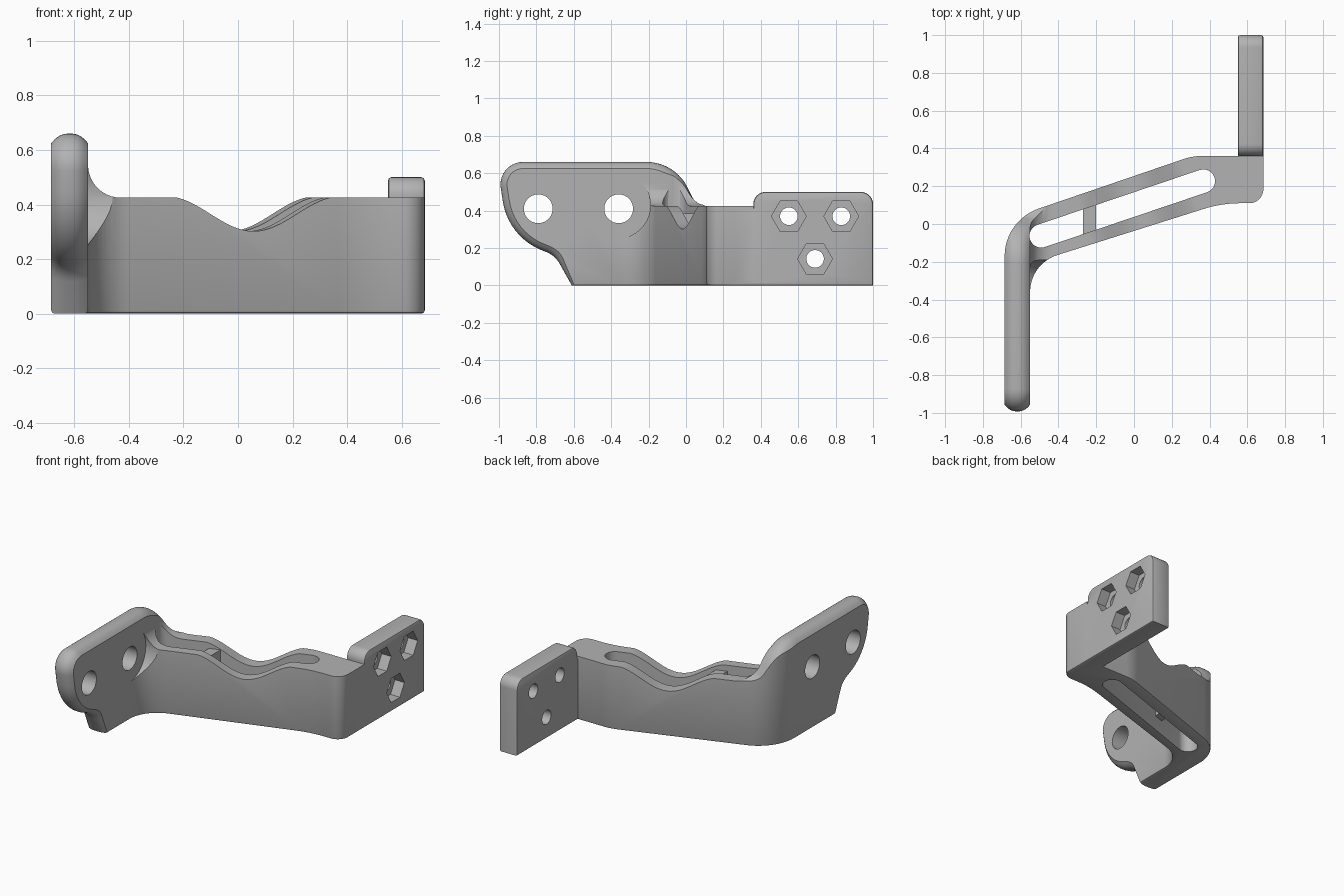
import bpy, bmesh, math
from mathutils import Vector

if "Cube" in bpy.data.objects:
    bpy.data.objects.remove(bpy.data.objects["Cube"], do_unlink=True)

grey = bpy.data.materials.new("plain grey")
grey.use_nodes = True
grey.diffuse_color = (0.45, 0.45, 0.45, 1)
for node in grey.node_tree.nodes:
    if node.type == 'BSDF_PRINCIPLED':
        node.inputs["Base Color"].default_value = grey.diffuse_color


def rounded(corners, seg=10):
    """Closed outline; a third value on a corner is the arc's tangent length."""
    out = []
    for i, c in enumerate(corners):
        p = Vector(c[:2])
        if len(c) < 3:
            out.append(p)
            continue
        a = (Vector(corners[i - 1][:2]) - p).normalized()
        b = (Vector(corners[(i + 1) % len(corners)][:2]) - p).normalized()
        w = math.sin(a.angle(b) / 2)
        for k in range(seg + 1):
            t = k / seg
            q0, q1, q2 = (1 - t) ** 2, 2 * w * t * (1 - t), t * t
            out.append(p + (a * q0 + b * q2) * c[2] / (q0 + q1 + q2))
    return out


def disc(cx, cy, r, n=40):
    return [Vector((cx + r * math.cos(math.tau * k / n), cy + r * math.sin(math.tau * k / n)))
            for k in range(n)]


PLACE = {'X': lambda p, h: (h, p[0], p[1]),
         'Y': lambda p, h: (p[0], h, p[1]),
         'Z': lambda p, h: (p[0], p[1], h)}


def loft(name, rings, axis, bevel=0, pick=None):
    """Solid through a list of (outline, height) rings along an axis."""
    bm = bmesh.new()
    loops = [[bm.verts.new(PLACE[axis](p, h)) for p in pts] for pts, h in rings]
    n = len(loops[0])
    for lo, hi in zip(loops, loops[1:]):
        for i in range(n):
            j = (i + 1) % n
            bm.faces.new((lo[i], lo[j], hi[j], hi[i]))
    bm.faces.new(loops[0][::-1])
    bm.faces.new(loops[-1])
    bmesh.ops.recalc_face_normals(bm, faces=bm.faces)
    if bevel:
        bmesh.ops.bevel(bm, geom=[e for e in bm.edges if pick(e)], offset=bevel,
                        segments=2, profile=0.5, affect='EDGES')
    mesh = bpy.data.meshes.new(name)
    bm.to_mesh(mesh)
    bm.free()
    obj = bpy.data.objects.new(name, mesh)
    bpy.context.collection.objects.link(obj)
    mesh.materials.append(grey)
    return obj


def prism(name, pts, axis, lo, hi, **kw):
    return loft(name, [(pts, lo), (pts, hi)], axis, **kw)


def combine(target, tool, op='DIFFERENCE'):
    mod = target.modifiers.new(tool.name, 'BOOLEAN')
    mod.object, mod.operation, mod.solver = tool, op, 'EXACT'
    bpy.context.view_layer.objects.active = target
    bpy.ops.object.modifier_apply(modifier=mod.name)
    bpy.data.objects.remove(tool, do_unlink=True)


IN, OUT, ARM = -0.55, 0.685, 0.425

# Bracket body from its plan outline, with a small chamfer underneath
plan = rounded([(-OUT, -1.05), (IN, -1.05), (IN, -0.21, 0.15), (0.465, 0.11, 0.1), (OUT, 0.11, 0.075),
                (OUT, 0.36), (0.31, 0.36, 0.05), (-OUT, 0.02, 0.19)], 12)
body = prism("bracket", plan, 'Z', 0, 0.75, bevel=0.012,
             pick=lambda e: all(v.co.z < 0.01 for v in e.verts))

# Side outline of the left plate, pulled in towards both faces for a rounded rim
side = rounded([(-0.555, -0.1), (-0.70, 0.16, 0.05), (-0.95, 0.26, 0.19), (-1.012, 0.66, 0.14),
                (-0.06, 0.66, 0.15), (0.055, 0.43, 0.05), (1.2, 0.43), (1.2, -0.1)])


def clamp(v):
    return max(0.0, min(1.0, v))


def pulled_in(d):
    out = []
    for i, p in enumerate(side):
        tan = side[(i + 1) % len(side)] - side[i - 1]
        nor = Vector((tan.y, -tan.x)).normalized()
        out.append(p + nor * d * clamp((0.05 - p.x) / 0.15) * clamp(p.y / 0.15))
    return out


rings = [(pulled_in(0.035), -0.72)]
for k in range(13):
    u = k / 6 - 1
    rings.append((pulled_in(0.035 * abs(u) ** 2.5), -OUT + (IN + OUT) * k / 12))
rings.append((pulled_in(0.035), 0.8))
combine(body, loft("plate_envelope", rings, 'X'), 'INTERSECT')

# Lower the arm, leaving a hollow curve up to the plate
above = rounded([(IN, 0.9), (IN, ARM, 0.12), (0.9, ARM), (0.9, 0.9)])
combine(body, prism("above_arm", above, 'Y', -1.3, 1.3))

# Scoop in the inner corner web
combine(body, prism("web_scoop", disc(-0.37, 0.43, 0.18), 'X', IN, -0.3))

# Smooth dip across the arm
half, angle = 0.335, math.atan(0.338)
dip = [(half * k / 16, 0.366 - 0.064 * math.cos(math.pi * k / 16)) for k in range(-16, 17)]
dip_cutter = prism("dip", dip + [(half, 0.9), (-half, 0.9)], 'Y', -0.3, 0.3)
dip_cutter.location = (0.015, 0.107, 0)
dip_cutter.rotation_euler.z = angle
bpy.context.view_layer.update()
combine(body, dip_cutter)

# Long round-ended slot through the arm
length, wide = 0.453, 0.062
slot = []
for sign in (1, -1):
    for k in range(17):
        a = math.pi * (k / 16 - 0.5)
        slot.append((sign * (length + wide * math.cos(a)), sign * wide * math.sin(a)))
slot_cutter = prism("slot", slot, 'Z', -0.2, 0.9)
slot_cutter.location = (-0.062, 0.082, 0)
slot_cutter.rotation_euler.z = angle
bpy.context.view_layer.update()
combine(body, slot_cutter)

# Rib across the slot
rib = [(-0.27, -0.068), (-0.2, -0.045), (-0.2, 0.12), (-0.27, 0.097)]
combine(body, prism("rib", rib, 'Z', 0.1, 0.385), 'UNION')

# Right mounting plate
tab = rounded([(0.25, 0), (1, 0), (1, 0.5, 0.065), (0.36, 0.5, 0.065), (0.36, 0.415), (0.25, 0.415)])
plate = prism("right_plate", tab, 'X', 0.55, OUT, bevel=0.012,
              pick=lambda e: abs(e.verts[0].co.x - e.verts[1].co.x) < 0.001)
combine(body, plate, 'UNION')

# Bolt holes with hexagonal nut pockets, then the two large holes
for y, z in ((0.55, 0.37), (0.83, 0.37), (0.69, 0.142)):
    combine(body, prism("bolt_hole", disc(y, z, 0.047), 'X', 0.4, 0.9))
    combine(body, prism("nut_pocket", disc(y, z, 0.093, 6), 'X', 0.615, 0.9))
for y in (-0.79, -0.36):
    combine(body, prism("large_hole", disc(y, 0.41, 0.077), 'X', -0.9, -0.45))

# Smooth curves, crisp edges
bpy.ops.object.select_all(action='DESELECT')
body.select_set(True)
bpy.context.view_layer.objects.active = body
bpy.ops.object.shade_smooth_by_angle(angle=math.radians(30))
